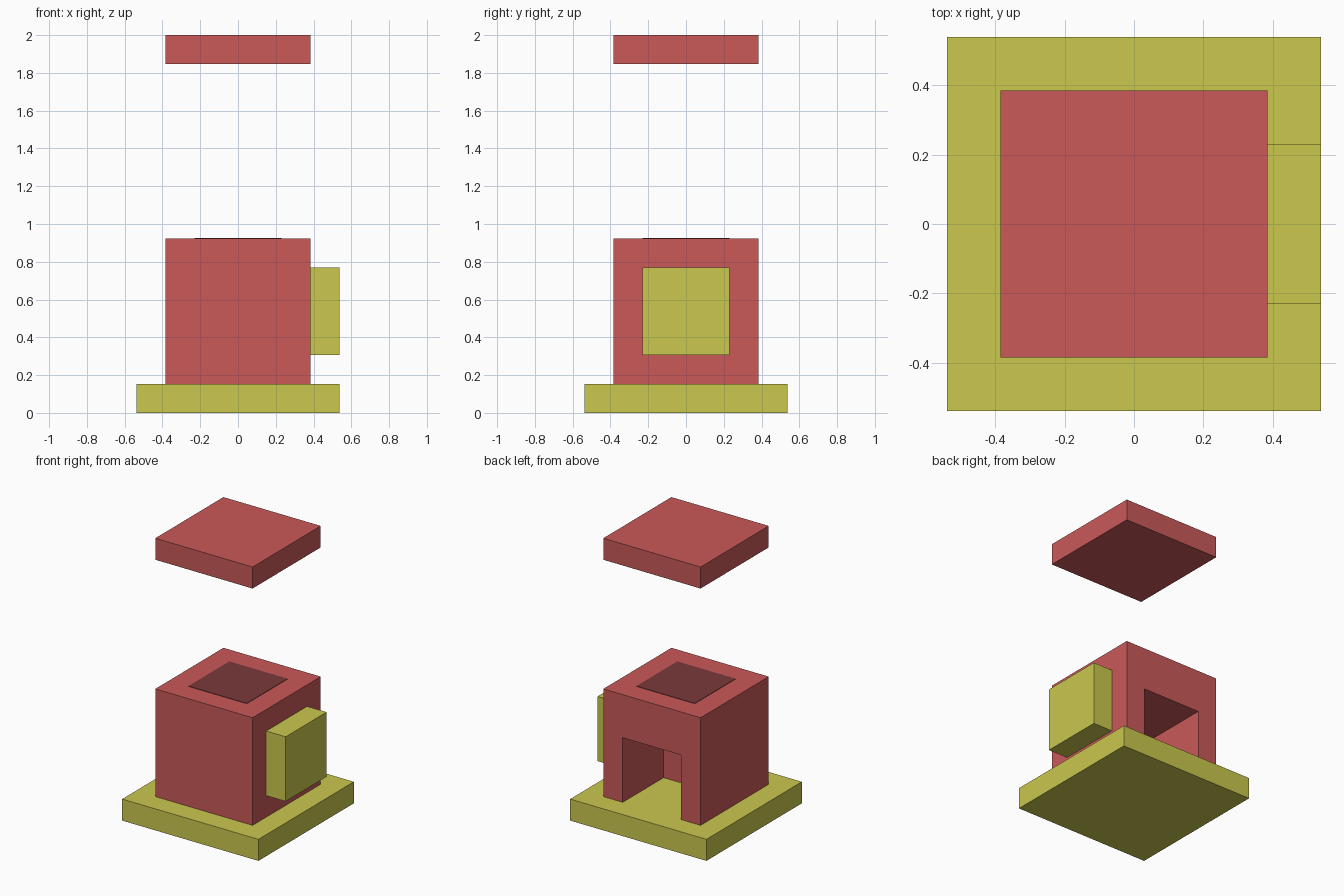
import bpy

if "Cube" in bpy.data.objects:
    bpy.data.objects.remove(bpy.data.objects["Cube"])

U = 2 / 13  # model is laid out on a 13-unit-high block grid


def srgb(r, g, b):
    def lin(c):
        c /= 255
        return c / 12.92 if c <= 0.04045 else ((c + 0.055) / 1.055) ** 2.4
    return (lin(r), lin(g), lin(b), 1.0)


def material(name, rgb):
    m = bpy.data.materials.new(name)
    m.diffuse_color = srgb(*rgb)
    m.use_nodes = True
    m.node_tree.nodes["Principled BSDF"].inputs["Base Color"].default_value = m.diffuse_color
    return m


RED = material("red", (202, 89, 89))
YELLOW = material("yellow", (202, 200, 78))
DARK_RED = material("dark_red", (122, 58, 58))


def box(name, lo, hi, mat):
    """Box between two corners given in grid units."""
    bpy.ops.mesh.primitive_cube_add(
        size=1, location=[(a + b) / 2 * U for a, b in zip(lo, hi)])
    ob = bpy.context.object
    ob.name = name
    ob.scale = [(b - a) * U for a, b in zip(lo, hi)]
    bpy.ops.object.transform_apply(location=False, rotation=False, scale=True)
    ob.data.materials.append(mat)
    return ob


# Base slab
box("base", (-3.5, -3.5, 0), (3.5, 3.5, 1), YELLOW)

# Main body with a doorway recess cut into the back
body = box("body", (-2.5, -2.5, 1), (2.5, 2.5, 6), RED)
cutter = box("doorway_cutter", (-1.5, -0.5, 0.5), (1.5, 3, 4), RED)
cutter.hide_render = True
cutter.hide_viewport = True
cutter.display_type = 'WIRE'
cut = body.modifiers.new("doorway", 'BOOLEAN')
cut.operation = 'DIFFERENCE'
cut.solver = 'EXACT'
cut.object = cutter

# Dark square painted on top of the body
box("top_patch", (-1.5, -1.5, 5.99), (1.5, 1.5, 6.02), DARK_RED)

# Block on the right side
box("side_block", (2.5, -1.5, 2), (3.5, 1.5, 5), YELLOW)

# Floating lid
box("lid", (-2.5, -2.5, 12), (2.5, 2.5, 13), RED)
